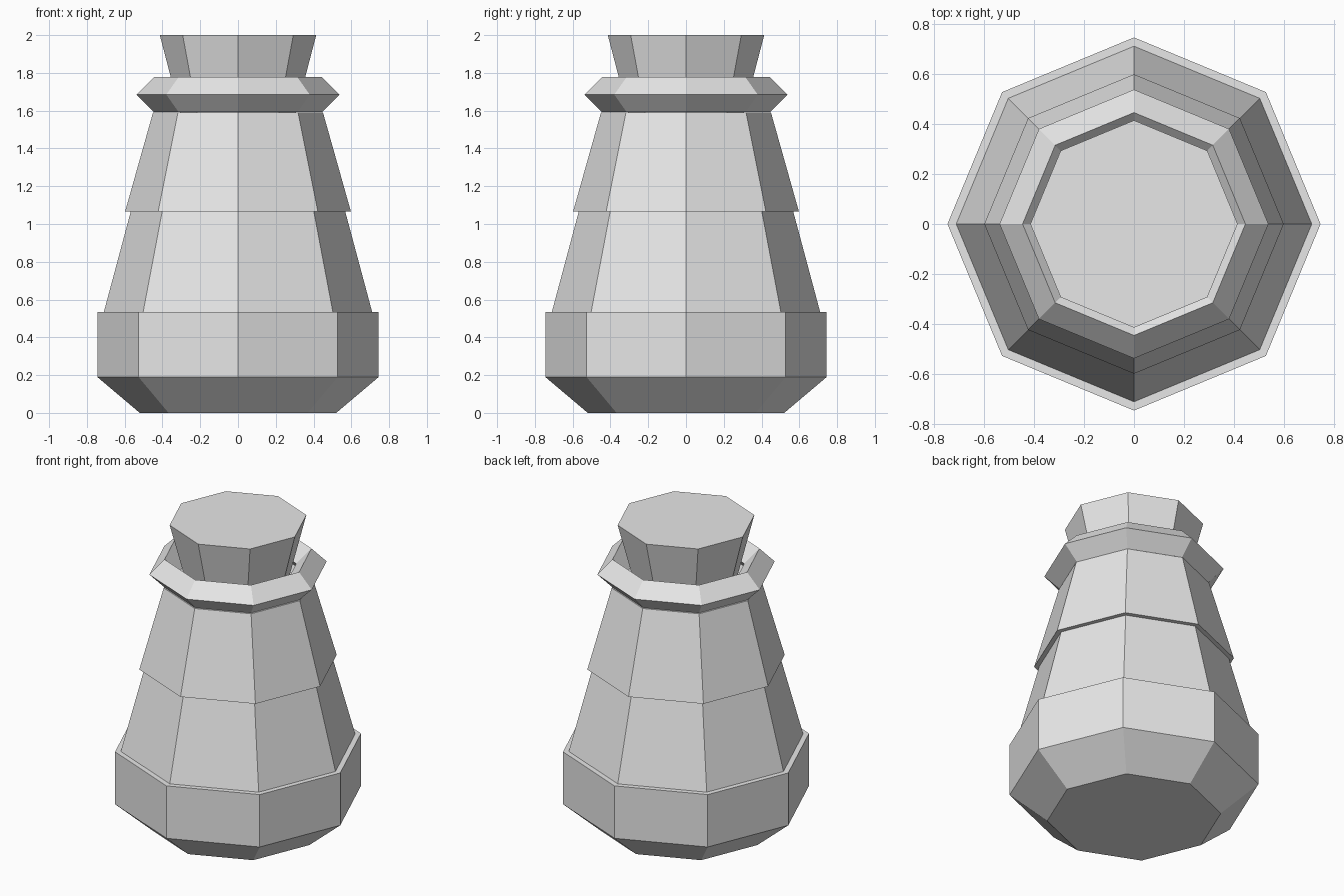
import bpy
import bmesh
from math import cos, sin, tau

SIDES = 8

cube = bpy.data.objects.get("Cube")
if cube:
    bpy.data.objects.remove(cube, do_unlink=True)

grey = bpy.data.materials.new("light_grey")
grey.use_nodes = True
colour = (0.8, 0.8, 0.8, 1.0)
grey.diffuse_color = colour
grey.node_tree.nodes["Principled BSDF"].inputs["Base Color"].default_value = colour


def lathe(name, profile, ring=False):
    """Spin (radius, height) points into a flat-sided part, capped or a closed ring."""
    bm = bmesh.new()
    loops = [[bm.verts.new((r * cos(tau * i / SIDES), r * sin(tau * i / SIDES), z))
              for i in range(SIDES)] for r, z in profile]
    pairs = list(zip(loops, loops[1:]))
    if ring:
        pairs.append((loops[-1], loops[0]))
    else:
        bm.faces.new(loops[0][::-1])
        bm.faces.new(loops[-1])
    for low, high in pairs:
        for i in range(SIDES):
            j = (i + 1) % SIDES
            bm.faces.new((low[i], low[j], high[j], high[i]))
    bmesh.ops.recalc_face_normals(bm, faces=bm.faces)
    mesh = bpy.data.meshes.new(name)
    bm.to_mesh(mesh)
    bm.free()
    mesh.materials.append(grey)
    obj = bpy.data.objects.new(name, mesh)
    bpy.context.collection.objects.link(obj)
    return obj


# Bevelled foot and two overlapping tapered tiers
lathe("base", [(0.52, 0), (0.745, 0.19), (0.745, 0.535)])
lathe("lower_body", [(0.71, 0.535), (0.568, 1.065)])
lathe("upper_body", [(0.598, 1.065), (0.45, 1.59)])

# Diamond-section collar around the neck
radius, height, thick = 0.445, 1.685, 0.092
lathe("collar", [(radius, height - thick), (radius + thick, height),
                 (radius, height + thick), (radius - thick, height)], ring=True)

# Flared stopper rising through the collar
lathe("stopper", [(0.307, 1.59), (0.414, 2.0)])
